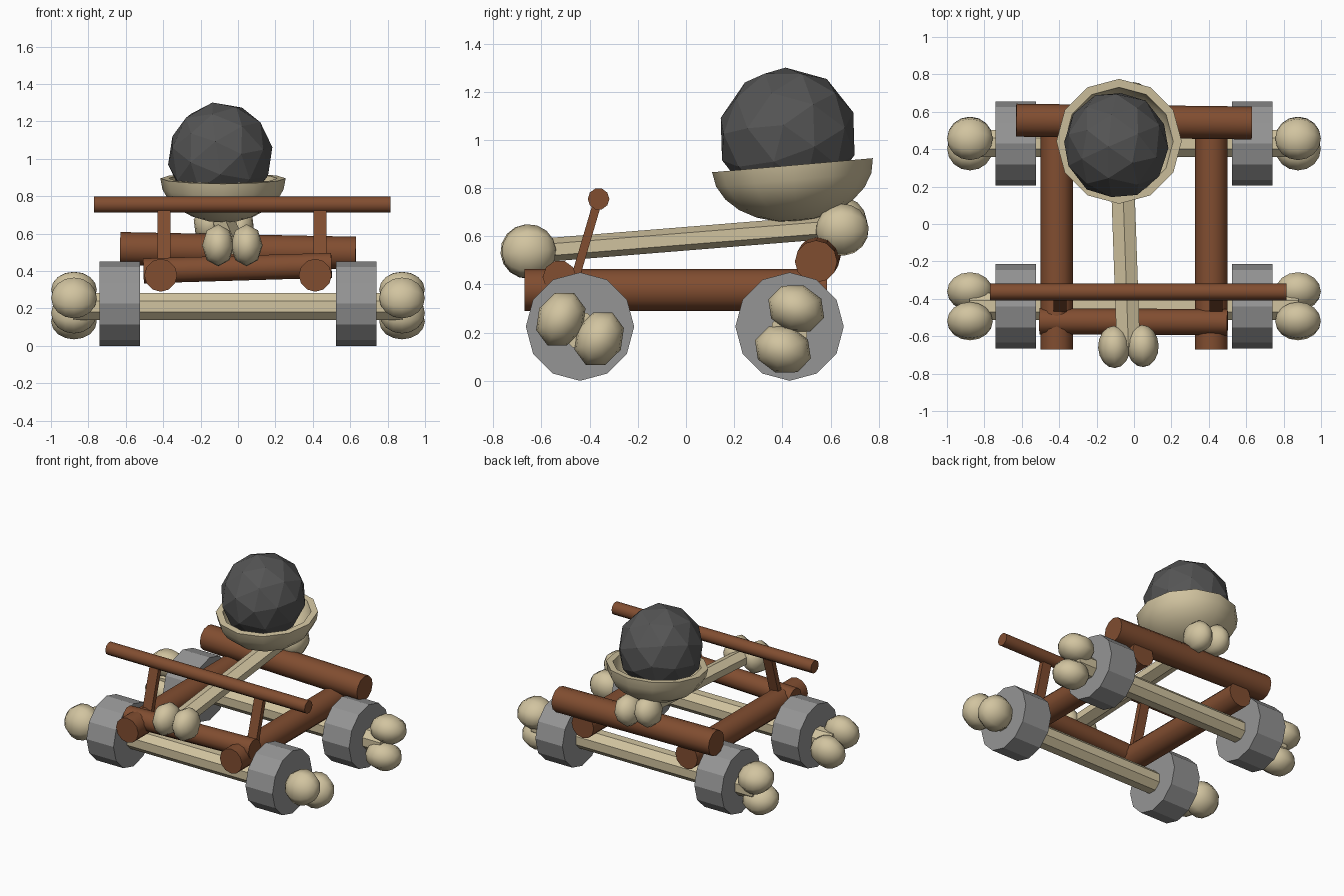
import bpy, bmesh, math
from mathutils import Vector, Matrix

if "Cube" in bpy.data.objects:
    bpy.data.objects.remove(bpy.data.objects["Cube"])


def material(name, rgb):
    m = bpy.data.materials.new(name)
    m.diffuse_color = (*rgb, 1)
    m.use_nodes = True
    m.node_tree.nodes["Principled BSDF"].inputs["Base Color"].default_value = m.diffuse_color
    return m


WOOD = material("brown wood", (0.22, 0.075, 0.03))
BONE = material("pale bone", (0.64, 0.55, 0.35))
STONE = material("wheel stone", (0.30, 0.30, 0.30))
ROCK = material("dark rock", (0.09, 0.09, 0.09))


def finish(name, bm, mat, smooth=None):
    bmesh.ops.recalc_face_normals(bm, faces=bm.faces)
    me = bpy.data.meshes.new(name)
    bm.to_mesh(me)
    bm.free()
    me.materials.append(mat)
    ob = bpy.data.objects.new(name, me)
    bpy.context.collection.objects.link(ob)
    if smooth:
        bpy.ops.object.select_all(action='DESELECT')
        ob.select_set(True)
        bpy.context.view_layer.objects.active = ob
        bpy.ops.object.shade_smooth_by_angle(angle=math.radians(smooth))
    return ob


def frame(axis, side, origin):
    """Matrix whose z runs along axis and x along side."""
    z = Vector(axis).normalized()
    s = Vector(side)
    x = (s - z * s.dot(z)).normalized()
    y = z.cross(x)
    return Matrix.Translation(origin) @ Matrix((x, y, z)).transposed().to_4x4()


def rod(name, p0, p1, r, sides, mat, side=(0, 0, 1), smooth=None, flat=1.0, turn=0.0):
    """Straight prism between two points; flat squashes it across its side direction."""
    p0, p1 = Vector(p0), Vector(p1)
    bm = bmesh.new()
    bmesh.ops.create_cone(bm, cap_ends=True, segments=sides, radius1=r, radius2=r,
                          depth=(p1 - p0).length)
    bm.transform(frame(p1 - p0, side, (p0 + p1) / 2)
                 @ Matrix.Diagonal((flat, 1, 1, 1)) @ Matrix.Rotation(turn, 4, 'Z'))
    return finish(name, bm, mat, smooth)


def knuckle(name, centre, axis, lobe_dir, half, r):
    """Bone end: two overlapping lobes side by side along lobe_dir."""
    bm = bmesh.new()
    m = frame(axis, lobe_dir, centre)
    for s in (-1, 1):
        ret = bmesh.ops.create_uvsphere(bm, u_segments=8, v_segments=8, radius=1)
        bmesh.ops.transform(
            bm, verts=ret["verts"],
            matrix=m @ Matrix.Translation((s * half * 0.47, 0, 0))
            @ Matrix.Diagonal((half * 0.53, r, r, 1)))
    return finish(name, bm, BONE, 60)


# Wheels, axles and the bone ends outside the wheels
for end, y, ang in (("front", -0.44, -27), ("rear", 0.43, 72)):
    rod(end + "_axle", (-0.88, y, 0.21), (0.88, y, 0.21), 0.078, 8, BONE, turn=math.pi / 8)
    a = math.radians(ang)
    for s, label in ((-1, "left"), (1, "right")):
        rod(f"{end}_{label}_wheel", (s * 0.525, y, 0.225), (s * 0.74, y, 0.225),
            0.225, 12, STONE)
        knuckle(f"{end}_{label}_axle_knuckle", (s * 0.877, y, 0.215), (1, 0, 0),
                (0, math.cos(a), math.sin(a)), 0.19, 0.122)

# Log frame
for s, label in ((-1, "left"), (1, "right")):
    rod(label + "_frame_log", (s * 0.413, -0.67, 0.377), (s * 0.413, 0.585, 0.377),
        0.088, 12, WOOD, smooth=40)
rod("rear_cross_log", (-0.63, 0.555, 0.52), (0.63, 0.54, 0.495), 0.088, 12, WOOD, smooth=40)
rod("front_cross_log", (-0.505, -0.52, 0.40), (0.50, -0.525, 0.43), 0.07, 10, WOOD, smooth=40)

# Stop rail on two flat leaning uprights
for x, label in ((-0.395, "left"), (0.438, "right")):
    rod(label + "_upright", (x, -0.465, 0.41), (x, -0.365, 0.75), 0.05, 4, WOOD,
        side=(0, 1, 0), flat=0.5, turn=math.pi / 4)
rod("stop_rail", (-0.77, -0.363, 0.755), (0.815, -0.363, 0.755), 0.045, 10, WOOD, smooth=40)

# Throwing arm made from a long bone
near, far = Vector((-0.03, -0.655, 0.537)), Vector((-0.075, 0.645, 0.642))
along = far - near
rod("throwing_arm", near, far, 0.072, 6, BONE, flat=0.68, turn=math.pi / 6)
knuckle("arm_front_knuckle", near, along, (1, 0, 0), 0.162, 0.113)
knuckle("arm_rear_knuckle", far, along, (1, 0, -0.2), 0.165, 0.11)

# Bowl: lathed profile with a thick rim, tipped with the arm
R, D, N = 0.335, 0.235, 12
outer = [(R * math.cos(t), -D * math.sin(t)) for t in (math.radians(15 * i) for i in range(6))]
inner = [(0.29 * math.cos(t), -0.19 * math.sin(t)) for t in (math.radians(22.5 * i) for i in range(4))]
profile = [(0, -D)] + outer[::-1] + inner + [(0, -0.19)]
bm = bmesh.new()
vs = [bm.verts.new((r, 0, z)) for r, z in profile]
es = [bm.edges.new(p) for p in zip(vs, vs[1:])]
bmesh.ops.spin(bm, geom=vs + es, cent=(0, 0, 0), axis=(0, 0, 1), angle=math.tau, steps=N)
bmesh.ops.remove_doubles(bm, verts=bm.verts, dist=0.0005)
bm.transform(Matrix.Translation((-0.08, 0.442, 0.895)) @ Matrix.Rotation(math.radians(5), 4, 'X'))
finish("bowl", bm, BONE, 40)

# Faceted boulder resting in the bowl
bm = bmesh.new()
bmesh.ops.create_icosphere(bm, subdivisions=2, radius=0.29)
bm.transform(Matrix.Translation((-0.095, 0.422, 1.015))
             @ Matrix.Rotation(0.35, 4, 'X') @ Matrix.Rotation(0.3, 4, 'Y')
             @ Matrix.Diagonal((0.97, 1, 1, 1)))
finish("boulder", bm, ROCK)
